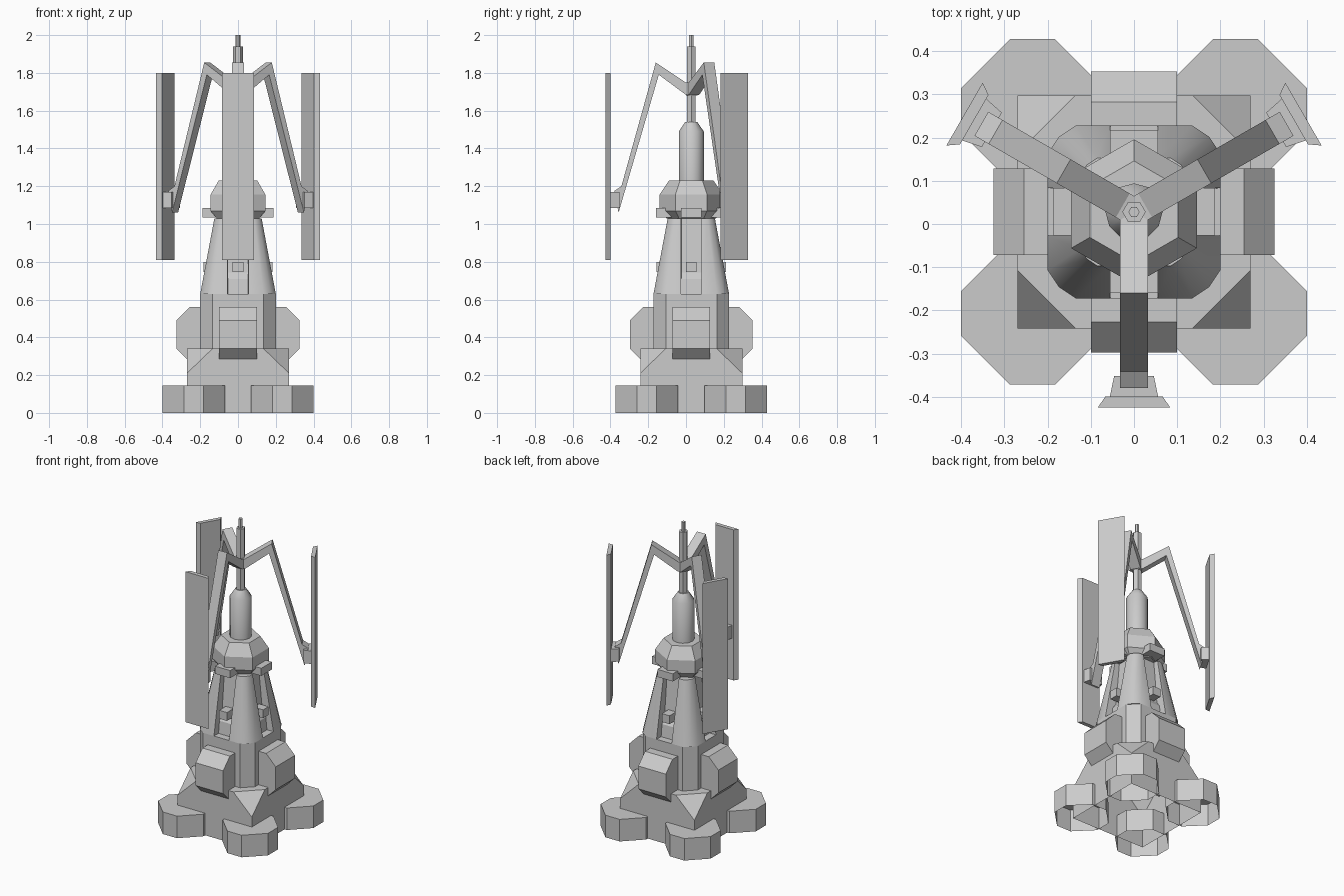
import bpy, bmesh, math
from mathutils import Matrix, Vector

if "Cube" in bpy.data.objects:
    bpy.data.objects.remove(bpy.data.objects["Cube"])

CY = 0.028  # tower axis sits slightly behind the origin


def make(name, bm, angle=0.0, smooth=None):
    bmesh.ops.recalc_face_normals(bm, faces=bm.faces)
    me = bpy.data.meshes.new(name)
    bm.to_mesh(me)
    bm.free()
    ob = bpy.data.objects.new(name, me)
    bpy.context.collection.objects.link(ob)
    ob.matrix_world = Matrix.Translation((0, CY, 0)) @ Matrix.Rotation(angle, 4, 'Z')
    if smooth:
        bpy.ops.object.select_all(action='DESELECT')
        ob.select_set(True)
        bpy.context.view_layer.objects.active = ob
        bpy.ops.object.shade_smooth_by_angle(angle=math.radians(smooth))
    return ob


def loft(name, rings, angle=0.0, smooth=None, open_bottom=False):
    """Bridge a stack of equal-length rings of 3D points and cap the ends."""
    bm = bmesh.new()
    vs = [[bm.verts.new(p) for p in ring] for ring in rings]
    n = len(vs[0])
    for a, b in zip(vs, vs[1:]):
        for i in range(n):
            j = (i + 1) % n
            bm.faces.new((a[i], a[j], b[j], b[i]))
    if not open_bottom:
        bm.faces.new(vs[0][::-1])
    bm.faces.new(vs[-1])
    return make(name, bm, angle, smooth)


def lathe(name, sides, profile, turn=0.0, smooth=None):
    steps = [turn + 2 * math.pi * i / sides for i in range(sides)]
    return loft(name, [[(r * math.cos(a), r * math.sin(a), z) for a in steps]
                       for r, z in profile], smooth=smooth)


def plate(name, profile, half, angle):
    """Extrude an (r, z) profile sideways; r points along local +x."""
    return loft(name, [[(r, -half, z) for r, z in profile],
                       [(r, half, z) for r, z in profile]], angle)


def upright(name, outline, z0, z1, angle=0.0, open_bottom=False):
    return loft(name, [[(x, y, z0) for x, y in outline],
                       [(x, y, z1) for x, y in outline]], angle, open_bottom=open_bottom)


def octagon(h, c, x=0, y=0):
    return [(x + px, y + py) for px, py in
            ((h, -c), (h, c), (c, h), (-c, h), (-h, c), (-h, -c), (-c, -h), (c, -h))]


# Base block with its four top corners cut off, open underneath
H, K, T, L = 0.27, 0.135, 0.34, 0.21
bm = bmesh.new()
low, mid, top = [], [], []
for sx, sy in ((1, 1), (-1, 1), (-1, -1), (1, -1)):
    low.append(bm.verts.new((sx * H, sy * H, 0)))
    mid.append(bm.verts.new((sx * H, sy * H, L)))
    pair = [bm.verts.new((sx * H, sy * K, T)), bm.verts.new((sx * K, sy * H, T))]
    top.append(pair if sx * sy > 0 else pair[::-1])
for i in range(4):
    j = (i + 1) % 4
    bm.faces.new((low[i], low[j], mid[j], top[j][0], top[i][1], mid[i]))
    bm.faces.new((mid[i], top[i][1], top[i][0]))
bm.faces.new([v for p in top for v in p])
make("base_block", bm)

# Corner feet and side pods
pod = [(0.15, 0.56), (0.255, 0.56), (0.325, 0.49), (0.325, 0.34), (0.255, 0.27), (0.15, 0.27)]
for i in range(4):
    a = i * math.pi / 2
    upright(f"foot_{i}", octagon(0.165, 0.052, 0.235, 0.235), 0, 0.145, a, True)
    plate(f"side_pod_{i}", pod, 0.1, a)

# Lower tower and inner core
upright("lower_tower", octagon(0.2, 0.135), 0.3, 0.63)
loft("tower_core", [[(x, y, z) for x, y in octagon(h, h * 0.6)]
                    for h, z in ((0.135, 0.6), (0.09, 1.06))])

# Four tapered tower legs with channels between, plus blocks in the channels
for i in range(4):
    a = i * math.pi / 2
    rings = []
    for h, c, z in ((0.2, 0.135, 0.63), (0.125, 0.085, 1.03)):
        m = (h + c) / 2 + (h - c) * 0.1
        rings.append([(0.05, 0.05, z), (h, 0.055, z), (h, c, z), (m, m, z), (c, h, z), (0.055, h, z)])
    loft(f"tower_leg_{i}", rings, a, smooth=50)
    plate(f"channel_step_{i}", [(0.08, 0.62), (0.155, 0.62), (0.145, 0.71), (0.08, 0.8)], 0.055, a)
    plate(f"channel_lug_{i}", [(0.09, 0.745), (0.183, 0.745), (0.183, 0.8), (0.09, 0.8)], 0.028, a)
    plate(f"collar_bracket_{i}", [(0.08, 1.035), (0.188, 1.035), (0.188, 1.085), (0.08, 1.085)], 0.055, a)

# Hexagonal head, barrel and mast
lathe("head", 6, [(0.13, 1.03), (0.168, 1.07), (0.168, 1.155), (0.118, 1.23)], math.pi / 6)
lathe("barrel", 12, [(0.066, 1.2), (0.066, 1.49), (0.032, 1.54)], smooth=35)
lathe("mast", 6, [(0.027, 1.52), (0.027, 1.94)])
lathe("mast_tip", 6, [(0.013, 1.93), (0.013, 2.0)])

# Three bent arms carrying long panels
arm_top = [(0.0, 1.745), (0.03, 1.75), (0.188, 1.855), (0.37, 1.2), (0.408, 1.175)]
arm_low = [(0.385, 1.06), (0.172, 1.79), (0.03, 1.685), (0.0, 1.68)]
for i, deg in enumerate((270, 30, 150)):
    a = math.radians(deg)
    plate(f"arm_{i}", arm_top + arm_low, 0.032, a)
    upright(f"panel_bracket_{i}", [(0.38, -0.046), (0.428, -0.056), (0.428, 0.056), (0.38, 0.046)],
            1.085, 1.17, a)
    upright(f"panel_{i}", [(0.427, -0.066), (0.427, 0.066), (0.453, 0.084), (0.453, -0.084)][::-1],
            0.81, 1.8, a)
